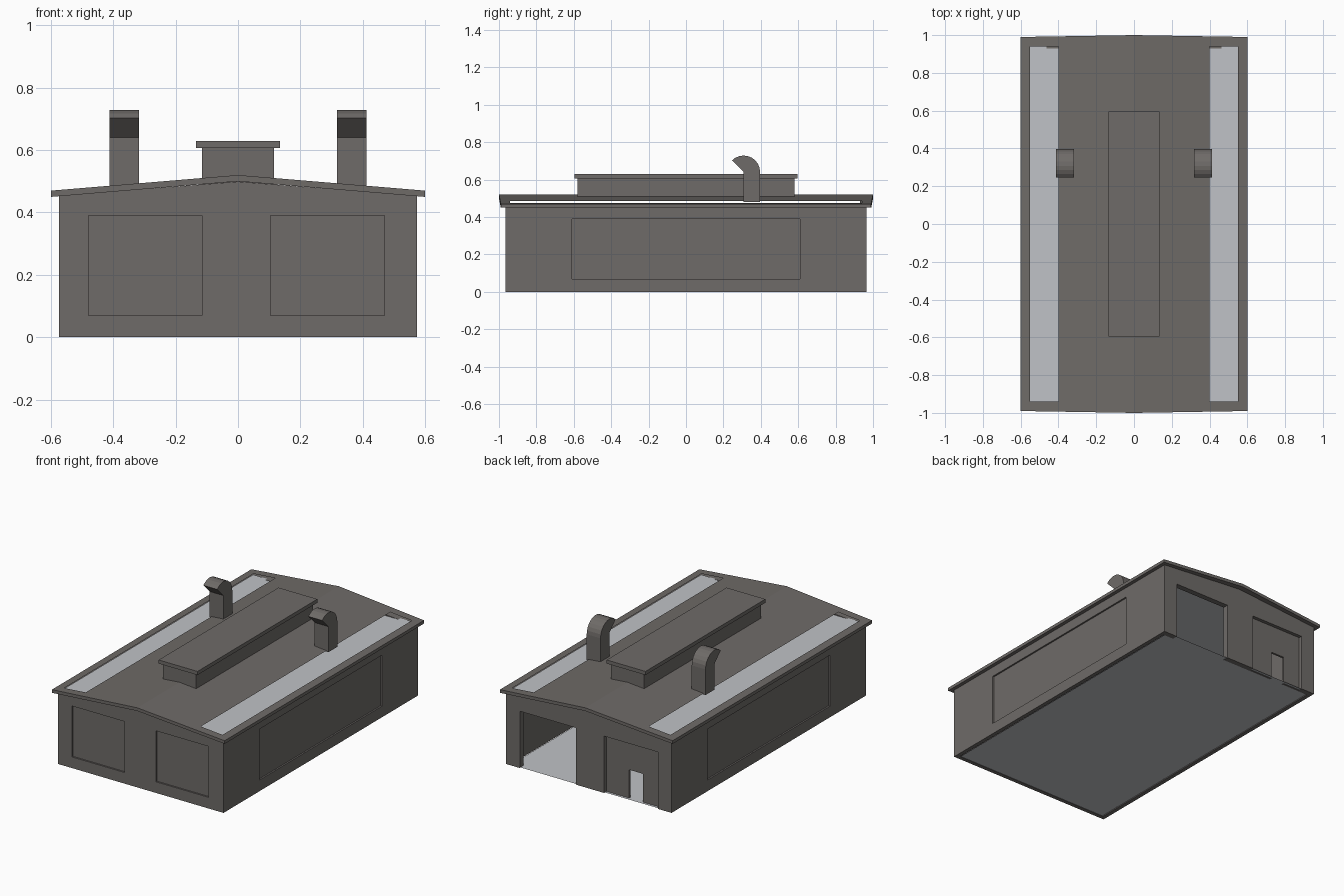
import bpy, bmesh, math

if "Cube" in bpy.data.objects:
    bpy.data.objects.remove(bpy.data.objects["Cube"])


def material(name, rgb):
    m = bpy.data.materials.new(name)
    m.diffuse_color = (*rgb, 1)
    m.use_nodes = True
    m.node_tree.nodes["Principled BSDF"].inputs["Base Color"].default_value = m.diffuse_color
    return m


CLAD = material("dark warm grey", (0.158, 0.146, 0.138))
PALE = material("pale grey", (0.53, 0.545, 0.57))


def make(name, verts, faces, mat):
    me = bpy.data.meshes.new(name)
    me.from_pydata(verts, [], faces)
    bm = bmesh.new()
    bm.from_mesh(me)
    bmesh.ops.remove_doubles(bm, verts=bm.verts, dist=1e-5)
    bmesh.ops.recalc_face_normals(bm, faces=bm.faces)
    bm.to_mesh(me)
    bm.free()
    me.materials.append(mat)
    ob = bpy.data.objects.new(name, me)
    bpy.context.collection.objects.link(ob)
    return ob


def prism(name, profile, lo, hi, axis, mat):
    """Extrude a 2D profile along x (profile = y,z) or y (profile = x,z)."""
    n = len(profile)
    put = (lambda p, d: (d, p[0], p[1])) if axis == "x" else (lambda p, d: (p[0], d, p[1]))
    verts = [put(p, lo) for p in profile] + [put(p, hi) for p in profile]
    faces = [tuple(range(n)), tuple(range(2 * n - 1, n - 1, -1))]
    faces += [(i, (i + 1) % n, (i + 1) % n + n, i + n) for i in range(n)]
    return make(name, verts, faces, mat)


def box(name, x0, x1, y0, y1, z0, z1, mat):
    return prism(name, [(x0, z0), (x1, z0), (x1, z1), (x0, z1)], y0, y1, "y", mat)


def plate(name, x, y, z, mat):
    return make(name, [(-x, -y, z), (x, -y, z), (x, y, z), (-x, y, z)], [(0, 1, 2, 3)], mat)


# Hollow walls with gabled ends
walls = prism("walls", [(-.575, 0), (.575, 0), (.575, .453), (0, .499), (-.575, .453)],
              -.965, .965, "y", CLAD)
cuts = [
    (-.55, .55, -.94, .93, -.1, .7),        # interior
    (-.48, -.115, -1.1, -.955, .07, .39),   # front shutters
    (.105, .47, -1.1, -.955, .07, .39),
    (.565, .7, -.61, .61, .07, .39),        # side panels
    (-.7, -.565, -.61, .61, .07, .39),
    (.09, .48, .9, 1.1, -.1, .357),         # open loading bay
    (-.48, -.107, .943, 1.1, -.1, .357),    # closed loading bay
    (-.36, -.265, .9, 1.1, -.1, .18),       # small doorway
]
for c in cuts:
    cutter = box("cutter", *c, CLAD)
    cutter.hide_render = True
    mod = walls.modifiers.new("cut", "BOOLEAN")
    mod.operation = "DIFFERENCE"
    mod.solver = "EXACT"
    mod.object = cutter
    bpy.context.view_layer.objects.active = walls
    bpy.ops.object.modifier_apply(modifier=mod.name)
    bpy.data.objects.remove(cutter)

# Floor and flat ceiling seen through the roof slots
plate("floor", .545, .96, .002, PALE)
plate("ceiling", .56, .95, .462, PALE)

# Pitched roof sheet with two long slots, fascia and soffit
xs = [-.6, -.55, -.4, 0, .4, .55, .6]
ys = [-1, -.94, .94, 1]


def roof_point(i, j, drop):
    x, y = xs[i], ys[j]
    if j in (0, 3):
        y *= 1 - .01 * abs(x) / .6
    return (x, y, .52 - .05 * abs(x) / .6 - drop)


verts, faces = [], []


def quad(*pts):
    faces.append(tuple(range(len(verts), len(verts) + 4)))
    verts.extend(roof_point(*p) for p in pts)


for i in range(6):
    for j in range(3):
        corners = [(i, j), (i + 1, j), (i + 1, j + 1), (i, j + 1)]
        if not (j == 1 and i in (1, 4)):
            quad(*[(a, b, 0) for a, b in corners])
        if j != 1 or i in (0, 5):
            quad(*[(a, b, .02) for a, b in corners])
    for j in (0, 3):
        quad((i, j, 0), (i + 1, j, 0), (i + 1, j, .02), (i, j, .02))
for i in (0, 6):
    for j in range(3):
        quad((i, j, 0), (i, j + 1, 0), (i, j + 1, .02), (i, j, .02))
make("roof", verts, faces, CLAD)

# Ridge vent
box("ridge_vent_base", -.115, .115, -.58, .58, .49, .607, CLAD)
box("ridge_vent_cap", -.135, .135, -.595, .595, .607, .63, CLAD)

# Curved exhaust ducts
cy, cz, r = .308, .641, .088
arc = [(cy + r * math.cos(math.radians(a)), cz + r * math.sin(math.radians(a)))
       for a in range(0, 136, 15)]
duct = [(cy, .48), (cy + r, .48)] + arc + [(cy, cz)]
for side, x in (("left", -.365), ("right", .365)):
    prism("exhaust_duct_" + side, duct, x - .048, x + .048, "x", CLAD)
